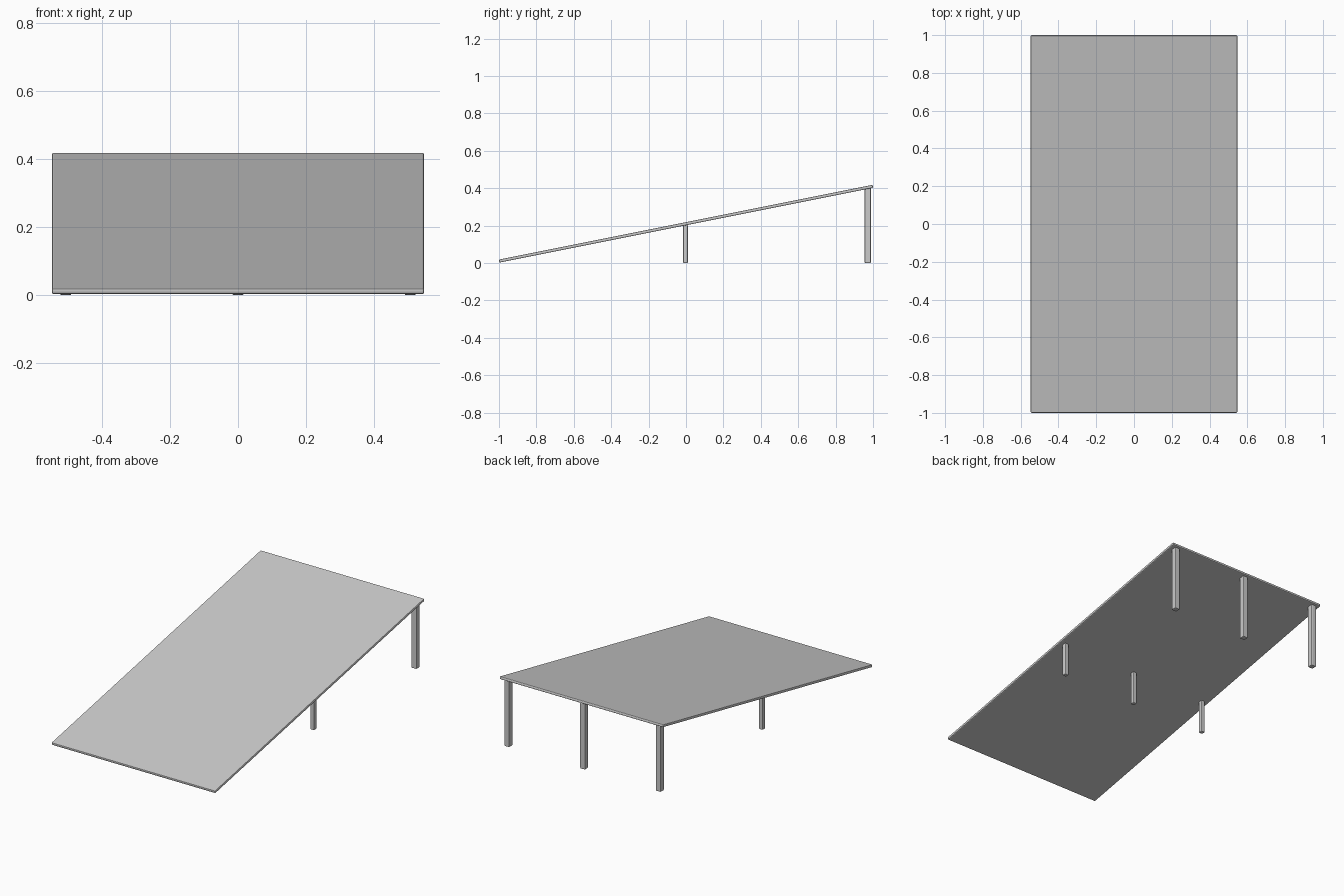
import bpy
import math

if "Cube" in bpy.data.objects:
    bpy.data.objects.remove(bpy.data.objects["Cube"])

SLOPE = math.atan(0.2)


def bevelled_box(name, size, location, width, tilt=0.0):
    bpy.ops.mesh.primitive_cube_add(size=1, location=location, rotation=(tilt, 0, 0))
    ob = bpy.context.object
    ob.name = name
    ob.scale = size
    bpy.ops.object.transform_apply(location=False, rotation=False, scale=True)
    mod = ob.modifiers.new("edge_bevel", 'BEVEL')
    mod.width = width
    mod.segments = 2
    return ob


# sloping ramp panel
bevelled_box("ramp_panel", (1.094, 2.037, 0.0165), (0, 0, 0.2105), 0.005, SLOPE)

# two rows of three support legs: name, y, thickness, height
for row, y, thick, height in (("middle_leg", -0.003, 0.026, 0.205),
                              ("rear_leg", 0.972, 0.034, 0.400)):
    for side, x in (("left", -0.506), ("centre", 0.0), ("right", 0.506)):
        bevelled_box(f"{row}_{side}", (thick, thick, height),
                     (x, y, height / 2), 0.005)
